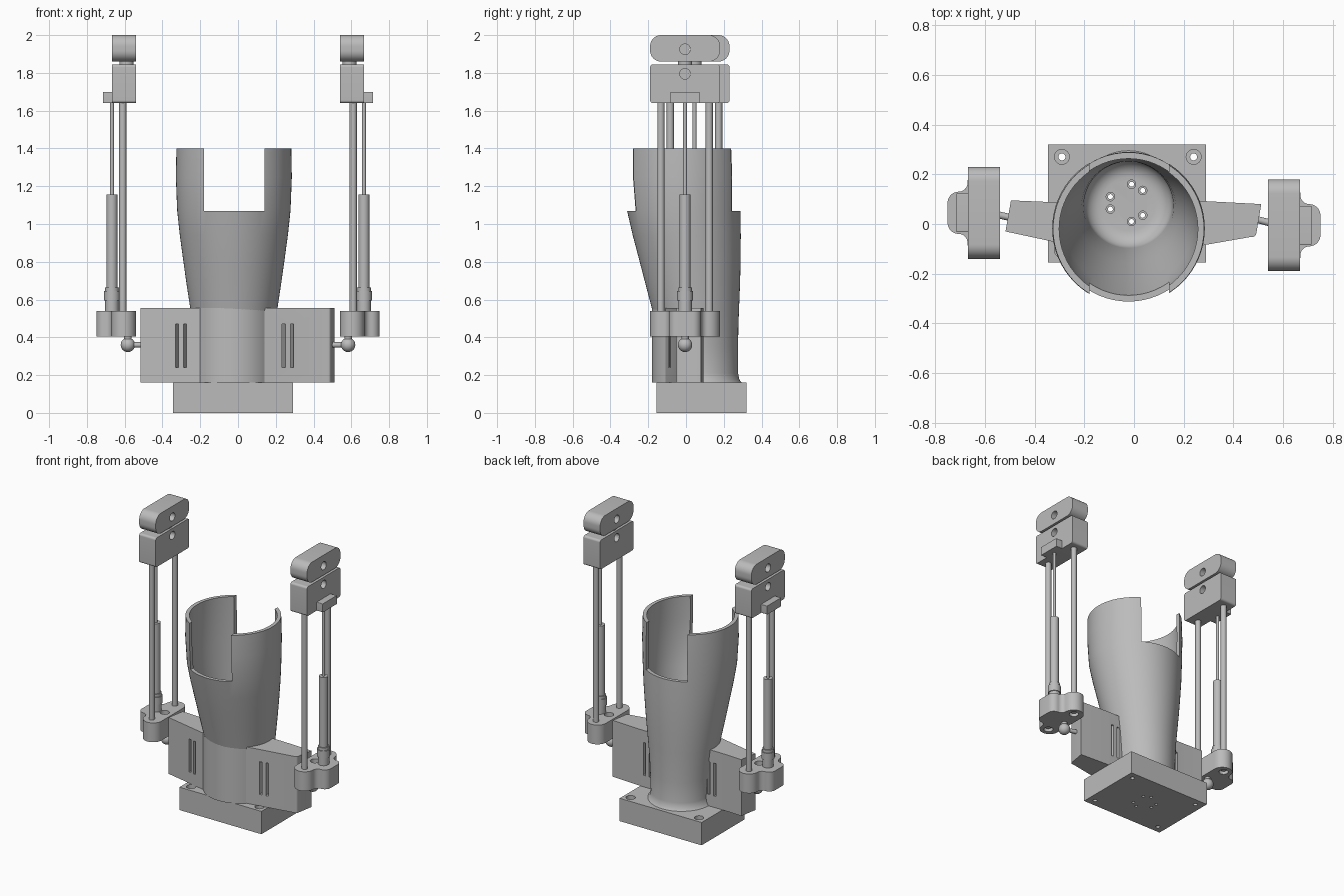
import bpy, bmesh, math
from mathutils import Vector, Matrix

old = bpy.data.objects.get("Cube")
if old:
    bpy.data.objects.remove(old, do_unlink=True)

grey = bpy.data.materials.new("plain grey")
grey.use_nodes = True
grey.diffuse_color = (0.5, 0.5, 0.5, 1)
grey.node_tree.nodes["Principled BSDF"].inputs["Base Color"].default_value = (0.5, 0.5, 0.5, 1)
parts = []


def finish(name, bm, part=True):
    bmesh.ops.recalc_face_normals(bm, faces=bm.faces)
    mesh = bpy.data.meshes.new(name)
    bm.to_mesh(mesh)
    bm.free()
    mesh.materials.append(grey)
    obj = bpy.data.objects.new(name, mesh)
    bpy.context.collection.objects.link(obj)
    if part:
        parts.append(obj)
    return obj


def loft(name, rings, part=True, seg=64):
    """Closed solid through circles given as (x, y, z, radius)."""
    bm = bmesh.new()
    loops = [[bm.verts.new((x + r * math.cos(2 * math.pi * i / seg),
                            y + r * math.sin(2 * math.pi * i / seg), z))
              for i in range(seg)] for x, y, z, r in rings]
    for a, b in zip(loops, loops[1:]):
        for i in range(seg):
            j = (i + 1) % seg
            bm.faces.new((a[i], a[j], b[j], b[i]))
    bm.faces.new(loops[0])
    bm.faces.new(loops[-1])
    return finish(name, bm, part)


def rod(name, a, b, r, part=True, seg=32):
    a, b = Vector(a), Vector(b)
    turn = (b - a).to_track_quat("Z", "Y").to_matrix().to_4x4()
    bm = bmesh.new()
    bmesh.ops.create_cone(bm, cap_ends=True, segments=seg, radius1=r, radius2=r,
                          depth=(b - a).length, matrix=Matrix.Translation((a + b) / 2) @ turn)
    return finish(name, bm, part)


def prism(name, pts, lo, hi, along_x=False, part=True):
    bm = bmesh.new()
    place = (lambda p, d: (d, p[0], p[1])) if along_x else (lambda p, d: (p[0], p[1], d))
    a = [bm.verts.new(place(p, lo)) for p in pts]
    b = [bm.verts.new(place(p, hi)) for p in pts]
    for i in range(len(pts)):
        j = (i + 1) % len(pts)
        bm.faces.new((a[i], a[j], b[j], b[i]))
    bm.faces.new(a)
    bm.faces.new(b)
    return finish(name, bm, part)


def arc(cx, cy, r, start, end, n=10):
    angles = [math.radians(start + (end - start) * i / n) for i in range(n + 1)]
    return [(cx + r * math.cos(t), cy + r * math.sin(t)) for t in angles]


def rounded(x0, x1, y0, y1, r):
    return (arc(x1 - r, y1 - r, r, 0, 90) + arc(x0 + r, y1 - r, r, 90, 180)
            + arc(x0 + r, y0 + r, r, 180, 270) + arc(x1 - r, y0 + r, r, 270, 360))


def cut(objs, cutters):
    for obj in objs:
        for c in cutters:
            m = obj.modifiers.new("cut", "BOOLEAN")
            m.operation, m.solver, m.object = "DIFFERENCE", "EXACT", c
        bpy.context.view_layer.update()
        shape = obj.evaluated_get(bpy.context.evaluated_depsgraph_get())
        mesh = bpy.data.meshes.new_from_object(shape)
        obj.modifiers.clear()
        obj.data = mesh
    for c in cutters:
        bpy.data.objects.remove(c, do_unlink=True)


# Cup: leaning shell, wide at the rim, with a flared foot
CX = -0.022
outer = [(0.16, 0.215, 0.08), (0.175, 0.203, 0.08), (0.21, 0.196, 0.08), (0.35, 0.206, 0.07),
         (0.45, 0.216, 0.061), (0.555, 0.231, 0.05), (0.68, 0.25, 0.036), (0.8, 0.267, 0.022),
         (0.94, 0.286, 0.004), (1.07, 0.3, -0.012), (1.25, 0.307, -0.018), (1.4, 0.304, -0.02)]
bowl = [(CX, 0.08, 0.27 - h, r) for r, h in reversed(arc(0.107, 0, 0.07, 0, 90, 6))]
inner = bowl + [(CX, y, z, r - 0.025) for z, r, y in outer[3:]]
cup = loft("cup", [(CX, y, z, r) for z, r, y in outer] + inner[::-1])

# Opposite notches in the cup rim
cut([cup], [prism("notch_cutter", rounded(-0.18, 0.14, -0.6, 0.6, 0.01), 1.07, 1.6, part=False)])

# Base plate
base = prism("base_plate", [(-0.345, -0.155), (0.29, -0.155), (0.29, 0.32), (-0.345, 0.32)], 0, 0.16)

# Counterbored screw holes in the base corners and the cup floor
spots = [(x, y, 0.03, 0.014, 0.1, 0.17) for x in (-0.29, 0.24) for y in (-0.105, 0.27)]
spots += [(x, y, 0.017, 0.01, 0.18, 0.3) for x, y in
          [(-0.01, 0.16), (0.035, 0.135), (0.035, 0.035), (-0.01, 0.01), (-0.095, 0.11), (-0.095, 0.06)]]
holes = [loft("hole_cutter", [(x, y, -0.1, s), (x, y, step, s), (x, y, step, r), (x, y, top, r)],
              part=False, seg=24) for x, y, r, s, step, top in spots]
cut([cup, base], holes)

# Winged bracket wrapped round the front of the cup
outline = ([(-0.517, -0.03)] + arc(-0.025, 0.05, 0.23, 220, 316, 24)
           + [(0.47, -0.052)] + arc(0.477, -0.037, 0.015, 280, 350, 5)
           + [(0.512, 0.08), (0.285, 0.092), (-0.33, 0.088), (-0.495, 0.095)])
bracket = prism("winged_bracket", outline, 0.16, 0.555)
hollow = loft("hollow_cutter", [(CX, 0.08, 0.1, 0.185)]
              + [(CX, y, z, r - 0.012) for z, r, y in outer[2:8]], part=False)
slots = []
for x, lean in ((-0.325, -0.24), (-0.28, -0.24), (0.24, 0.16), (0.285, 0.16)):
    slot = prism("slot_cutter", [(x - 0.0085, -0.3), (x + 0.0085, -0.3), (x + 0.0085, 0.3), (x - 0.0085, 0.3)],
                 0.24, 0.47, part=False)
    pivot = Matrix.Translation((x, -0.08, 0))
    slot.data.transform(pivot @ Matrix.Rotation(lean, 4, "Z") @ pivot.inverted())
    slots.append(slot)
cut([bracket], [hollow] + slots)


def tower(side, s, yc):
    """Linear actuator tower; s is the x direction it stands in."""
    def span(a, b):
        return sorted((s * a, s * b))

    def post(name, u, v, z0, z1, r, part=True):
        return rod(f"{side}_{name}", (s * u, yc + v, z0), (s * u, yc + v, z1), r, part)

    # Lobed lower carrier
    half = (arc(0.605, 0.12, 0.065, 180, 0, 16) + arc(0.705, 0.12, 0.035, 180, 270, 8)[1:]
            + arc(0.705, 0.04, 0.045, 90, 0, 8))
    full = half + [(u, -v) for u, v in reversed(half)]
    carrier = prism(f"{side}_carrier", [(s * u, yc + v) for u, v in full], 0.405, 0.54)
    cut([carrier], [post("socket", 0.6, 0, 0.49, 0.6, 0.03, False)]
        + [post("socket", 0.61, v, 0.3, 0.43, 0.03, False) for v in (-0.128, 0.128)])

    # Guide rods and piston
    for end, v in (("front", -0.128), ("back", 0.128)):
        post(f"{end}_guide_rod", 0.61, v, 0.42, 1.66, 0.019)
    post("piston_foot", 0.667, 0, 0.53, 0.6, 0.036)
    post("piston_collar", 0.667, 0, 0.595, 0.645, 0.042)
    post("piston_neck", 0.667, 0, 0.64, 0.665, 0.036)
    post("piston_barrel", 0.667, 0, 0.66, 1.155, 0.029)
    post("piston_rod", 0.667, 0, 1.15, 1.66, 0.01)

    # Upper block with tab, and the rounded cap above it
    block = prism(f"{side}_upper_block", rounded(yc - 0.185, yc + 0.185, 1.64, 1.845, 0.015),
                  *span(0.54, 0.668), along_x=True)
    cap = prism(f"{side}_cap", rounded(yc - 0.185, yc + 0.185, 1.86, 2.0, 0.058),
                *span(0.54, 0.668), along_x=True)
    for obj, z in ((block, 1.795), (cap, 1.925)):
        cut([obj], [rod("pin_cutter", (s * 0.4, yc, z), (s * 0.8, yc, z), 0.028, False)])
    prism(f"{side}_tab", rounded(yc - 0.078, yc + 0.078, 1.64, 1.7, 0.004), *span(0.65, 0.715), along_x=True)
    post("cap_spacer", 0.59, 0, 1.84, 1.865, 0.038)

    # Ball joint to the bracket
    bm = bmesh.new()
    bmesh.ops.create_uvsphere(bm, u_segments=32, v_segments=16, radius=0.038,
                              matrix=Matrix.Translation((s * 0.583, yc, 0.36)))
    finish(f"{side}_ball", bm)
    post("ball_neck", 0.583, 0, 0.36, 0.41, 0.02)
    rod(f"{side}_ball_arm", (s * 0.583, yc, 0.36), (s * 0.48, 0.022, 0.36), 0.014)


tower("left", 1, -0.005)
tower("right", -1, 0.045)

# Smooth the round surfaces, keep the edges sharp
bpy.ops.object.select_all(action="DESELECT")
for obj in parts:
    obj.select_set(True)
bpy.context.view_layer.objects.active = cup
bpy.ops.object.shade_smooth_by_angle(angle=math.radians(30))
